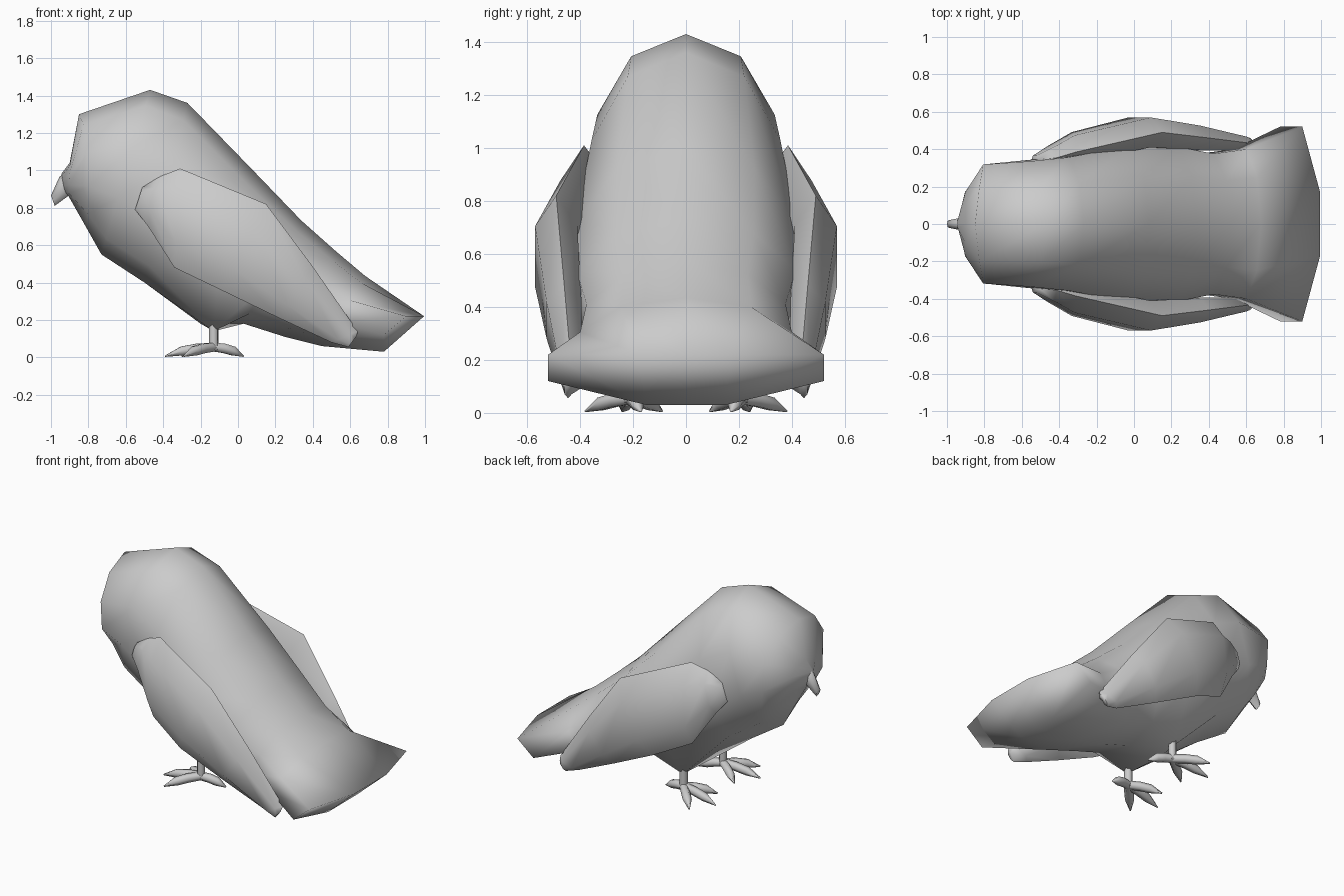
import bpy, bmesh
from math import sin, cos, pi
from mathutils import Vector

if "Cube" in bpy.data.objects:
    bpy.data.objects.remove(bpy.data.objects["Cube"])


def ring(tx, tz, bx, bz, yc, hw, n, lean=0.0, bow=0.0):
    """Tilted oval between a top point and a bottom point."""
    pts = []
    for i in range(n):
        a = 2 * pi * i / n
        t = (1 - cos(a)) / 2
        s = sin(a)
        pts.append((tx + (bx - tx) * t + bow * abs(s), yc + hw * s + lean * (1 - t) ** 2, tz + (bz - tz) * t))
    return pts


def tube_rings(points, radii, n=6):
    """Round rings across a path."""
    out = []
    pts = [Vector(p) for p in points]
    for k, p in enumerate(pts):
        d = (pts[min(k + 1, len(pts) - 1)] - pts[max(k - 1, 0)]).normalized()
        u = d.orthogonal().normalized()
        if abs(d.z) < 0.9:
            u = d.cross(Vector((0, 0, 1))).normalized()
        v = d.cross(u)
        out.append([p + (u * cos(2 * pi * i / n) + v * sin(2 * pi * i / n)) * radii[k] for i in range(n)])
    return out


def build(name, lofts, mirror=False, angle=1.3, end_cap=None):
    bm = bmesh.new()
    for rings in lofts:
        vs = [[bm.verts.new(p) for p in r] for r in rings]
        n = len(vs[0])
        for a, b in zip(vs, vs[1:]):
            for i in range(n):
                j = (i + 1) % n
                bm.faces.new((a[i], a[j], b[j], b[i]))
        bm.faces.new(vs[0][::-1])
        for f in end_cap or [range(n)]:
            bm.faces.new([vs[-1][i] for i in f])
    bmesh.ops.recalc_face_normals(bm, faces=bm.faces)
    me = bpy.data.meshes.new(name)
    bm.to_mesh(me)
    bm.free()
    ob = bpy.data.objects.new(name, me)
    bpy.context.collection.objects.link(ob)
    bpy.ops.object.select_all(action='DESELECT')
    ob.select_set(True)
    bpy.context.view_layer.objects.active = ob
    bpy.ops.object.shade_smooth_by_angle(angle=angle)
    if mirror:
        m = ob.modifiers.new("mirror", 'MIRROR')
        m.use_axis = (False, True, False)
    return ob


# Body: head to tail, (top x, top z, bottom x, bottom z, half width, bow)
body = [
    (-0.945, 0.98, -0.925, 0.88, 0.035, 0),
    (-0.90, 1.04, -0.905, 0.86, 0.18, 0),
    (-0.85, 1.30, -0.82, 0.71, 0.335, 0.035),
    (-0.47, 1.43, -0.73, 0.55, 0.352, 0),
    (-0.27, 1.36, -0.50, 0.40, 0.375, 0),
    (0.08, 1.00, -0.20, 0.18, 0.44, 0),
    (0.34, 0.73, 0.03, 0.18, 0.435, 0),
    (0.52, 0.57, 0.25, 0.11, 0.395, 0),
    (0.68, 0.435, 0.45, 0.06, 0.42, 0),
]
rings = [ring(*r[:4], 0, r[4], 10, bow=r[5]) for r in body]
# Thigh corners pulled down over the legs
rings[5][4], rings[5][6] = (-0.13, 0.22, 0.14), (-0.13, -0.22, 0.14)
# Fanned tail end
half = [(0.995, 0, 0.22), (0.995, 0.17, 0.22), (0.90, 0.52, 0.22),
        (0.78, 0.52, 0.12), (0.78, 0.15, 0.03), (0.78, 0, 0.03)]
rings.append(half + [(x, -y, z) for x, y, z in half[4:0:-1]])
build("body", [rings], angle=3.1,
      end_cap=[(0, 1, 4, 5), (1, 2, 4), (2, 3, 4), (0, 5, 6, 9), (9, 6, 8), (8, 6, 7)])

# Beak
build("beak", [[ring(-0.86, 1.04, -0.84, 0.87, 0, 0.05, 6),
                ring(-0.955, 0.965, -0.905, 0.865, 0, 0.035, 6),
                ring(-1.0, 0.865, -0.98, 0.81, 0, 0.022, 6)]])

# Wings: shoulder to tip, (top x, top z, bottom x, bottom z, y centre, half thickness, lean)
wing = [
    (-0.51, 0.915, -0.55, 0.79, 0.34, 0.03, 0),
    (-0.41, 0.97, -0.48, 0.70, 0.365, 0.06, -0.01),
    (-0.31, 1.01, -0.34, 0.48, 0.42, 0.085, -0.035),
    (0.15, 0.82, -0.09, 0.36, 0.49, 0.092, 0),
    (0.40, 0.485, 0.22, 0.21, 0.46, 0.076, 0),
    (0.64, 0.14, 0.50, 0.08, 0.43, 0.042, 0),
    (0.635, 0.115, 0.59, 0.055, 0.445, 0.015, 0),
]
build("wing", [[ring(*r[:6], 6, r[6]) for r in wing]], mirror=True)

# Legs with four toes
lx, ly = -0.13, 0.21
leg = [tube_rings([(lx, ly, 0.25), (lx, ly, 0.04)], [0.027, 0.027])]
for tx, ty in [(-0.39, 0.24), (-0.29, 0.38), (-0.30, 0.09), (0.03, 0.17)]:
    dx, dy = tx - lx, ty - ly
    path = [(lx + dx * f, ly + dy * f, z) for f, z in ((0, 0.055), (0.35, 0.048), (0.65, 0.034), (1, 0.006))]
    leg.append(tube_rings(path, [0.027, 0.029, 0.028, 0.004]))
build("leg", leg, mirror=True)
